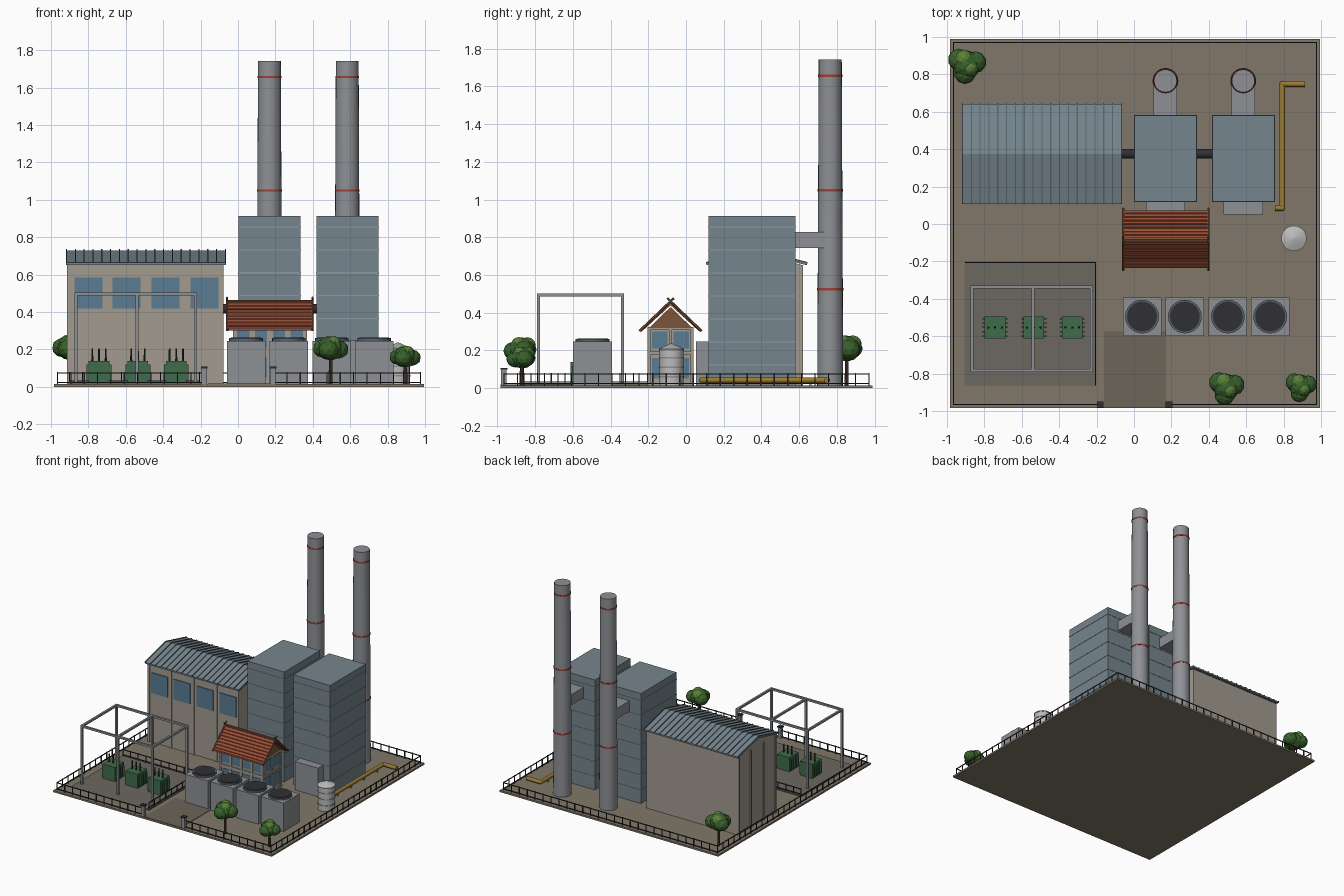
import bpy, bmesh, math
from mathutils import Vector, Matrix

if "Cube" in bpy.data.objects:
    bpy.data.objects.remove(bpy.data.objects["Cube"])


def mat(name, r, g, b):
    m = bpy.data.materials.new(name)
    m.diffuse_color = (r, g, b, 1)
    m.use_nodes = True
    m.node_tree.nodes["Principled BSDF"].inputs["Base Color"].default_value = m.diffuse_color
    return m


GROUND = mat("ground", .22, .185, .14)
PAVE = mat("paving", .15, .13, .10)
PAD = mat("pad", .15, .135, .115)
WALL = mat("wall", .36, .33, .28)
CLAD = mat("cladding", .18, .235, .27)
STRIP = mat("cladding_strip", .28, .33, .36)
SEAM = mat("seam", .10, .125, .15)
GLASS = mat("glass", .10, .20, .29)
RED = mat("red", .36, .05, .035)
TILE = mat("roof_tile", .32, .075, .035)
TIMBER = mat("timber", .20, .09, .04)
DARK = mat("dark_metal", .03, .03, .035)
STEEL = mat("steel", .27, .28, .30)
LIGHT = mat("light_metal", .50, .50, .50)
GREEN = mat("transformer_green", .05, .15, .07)
YELLOW = mat("yellow_pipe", .33, .20, .03)
LEAF = mat("leaf_dark", .04, .12, .025)
LEAF2 = mat("leaf_light", .10, .22, .04)
BARK = mat("bark", .09, .05, .03)


def finish(name, bm, m):
    bmesh.ops.recalc_face_normals(bm, faces=bm.faces)
    me = bpy.data.meshes.new(name)
    bm.to_mesh(me)
    bm.free()
    me.materials.append(m)
    ob = bpy.data.objects.new(name, me)
    bpy.context.collection.objects.link(ob)
    return ob


def boxes(name, m, *items):
    """Each item is (x0, x1, y0, y1, z0, z1)."""
    bm = bmesh.new()
    for x0, x1, y0, y1, z0, z1 in items:
        bmesh.ops.create_cube(bm, size=1, matrix=Matrix.Translation(((x0+x1)/2, (y0+y1)/2, (z0+z1)/2))
                              @ Matrix.Diagonal((x1-x0, y1-y0, z1-z0, 1)))
    return finish(name, bm, m)


def prisms(name, m, profile, spans):
    """Extrude a (y, z) profile along x over each span."""
    bm = bmesh.new()
    for x0, x1 in spans:
        a = [bm.verts.new((x0, y, z)) for y, z in profile]
        b = [bm.verts.new((x1, y, z)) for y, z in profile]
        bm.faces.new(a)
        bm.faces.new(b)
        for i in range(len(a)):
            j = (i + 1) % len(a)
            bm.faces.new((a[i], a[j], b[j], b[i]))
    return finish(name, bm, m)


def rods(name, m, items, sides=16):
    """Each item is (start, end, r0, r1): a round bar with smooth sides."""
    bm = bmesh.new()
    for p, q, r0, r1 in items:
        p, q = Vector(p), Vector(q)
        rot = (q - p).to_track_quat('Z', 'Y').to_matrix().to_4x4()
        bmesh.ops.create_cone(bm, cap_ends=True, segments=sides, radius1=r0, radius2=r1,
                              depth=(q - p).length, matrix=Matrix.Translation((p + q) / 2) @ rot)
    for f in bm.faces:
        f.smooth = True
    for e in bm.edges:
        e.smooth = len(e.link_faces) == 2 and e.calc_face_angle() < math.radians(35)
    return finish(name, bm, m)


def fence(name, runs, base, top, step=.072, t=.003):
    parts = []
    for x0, y0, x1, y1 in runs:
        n = max(1, round(math.hypot(x1 - x0, y1 - y0) / step))
        for i in range(n + 1):
            x, y = x0 + (x1 - x0) * i / n, y0 + (y1 - y0) * i / n
            parts.append((x-t, x+t, y-t, y+t, base, top + .002))
        for z in (base + .012, top - .004):
            parts.append((min(x0, x1)-t, max(x0, x1)+t, min(y0, y1)-t, max(y0, y1)+t, z-.003, z+.003))
    boxes(name, DARK, *parts)


# Site, paving and perimeter fence
boxes("site_slab", GROUND, (-.985, .995, -.985, .99, 0, .014))
boxes("driveway", PAVE, (-.16, .17, -.983, -.575, .012, .018))
boxes("substation_pad", PAD, (-.905, -.2, -.865, -.2, .012, .022))
fence("perimeter_fence", [(-.965, -.965, -.18, -.965), (.19, -.965, .975, -.965), (.975, -.965, .975, .97),
                          (.975, .97, -.965, .97), (-.965, .97, -.965, -.965)], .012, .078)
fence("substation_fence", [(-.9, -.205, -.205, -.205), (-.205, -.205, -.205, -.86)], .02, .078)
boxes("gate_posts", STEEL, *[(x-.014, x+.014, -.98, -.952, .01, .098) for x in (-.18, .187)])
boxes("gate_caps", DARK, *[(x-.018, x+.018, -.984, -.948, .098, .108) for x in (-.18, .187)])

# Turbine hall with seamed gable roof, windows and pilasters
HY, HX0, HX1 = .375, -.905, -.078
prisms("hall_walls", WALL, [(.13, .01), (.62, .01), (.62, .652), (HY, .715), (.13, .652)], [(HX0, HX1)])
prisms("hall_roof", CLAD, [(.108, .652), (HY, .718), (.642, .652), (.642, .664), (HY, .73), (.108, .664)],
       [(-.92, -.065)])
prisms("hall_roof_seams", SEAM, [(.106, .66), (HY, .72), (.644, .66), (.644, .669), (HY, .736), (.106, .669)],
       [(-.92 + .0472 * i, -.914 + .0472 * i) for i in range(19)])
boxes("hall_windows", GLASS, *[(x-.075, x+.075, .122, .14, .42, .585) for x in (-.8, -.595, -.387, -.18)])
boxes("hall_pilasters", WALL,
      *[(x-.008, x+.008, .122, .14, .01, .648) for x in (-.896, -.698, -.491, -.284, -.087)],
      *[(HX0-.008, HX0+.01, y-.008, y+.008, .01, .65) for y in (.14, .29, .455, .61)])

# Boiler houses, annexes, flue ducts and chimneys
for k, (x0, x1, cx) in enumerate(((.003, .335, .168), (.42, .75, .584)), 1):
    boxes(f"boiler_house_{k}", CLAD, (x0, x1, .12, .58, .01, .914))
    boxes(f"boiler_strips_{k}", STRIP,
          *[(x0-.003, x1+.003, .117, .583, z-.003, z+.003) for z in [.122 * i for i in range(1, 8)]])
    boxes(f"boiler_annex_{k}", STEEL, (cx-.105, cx+.105, .052, .13, .01, .247))
    boxes(f"flue_duct_{k}", STEEL, (cx-.063, cx+.063, .57, .74, .742, .828))
    rods(f"chimney_{k}", STEEL, [((cx, .765, .01), (cx, .765, 1.742), .069, .061)], 24)
    rods(f"chimney_bands_{k}", RED,
         [((cx, .765, z-.006), (cx, .765, z+.006), .0715-.0046*z, .0715-.0046*z) for z in (.525, 1.05, 1.657)], 24)
rods("link_pipes", DARK, [((a, .375, .418), (b, .375, .418), .025, .025) for a, b in ((-.09, .01), (.33, .43))])

# Control house: timber-framed cottage with tiled roof
CY, X0, X1, Y0, Y1 = -.082, -.02, .362, -.195, .032
prisms("house_walls", WALL, [(Y0, .01), (Y1, .01), (Y1, .315), (CY, .425), (Y0, .315)], [(X0, X1)])
prisms("house_gables", TIMBER, [(Y0, .32), (Y1, .32), (CY, .43)], [(X0-.008, X0+.01), (X1-.01, X1+.008)])
prisms("house_roof", TILE, [(-.235, .3), (CY, .44), (.071, .3), (.071, .314), (CY, .455), (-.235, .314)],
       [(-.055, .395)])
# Tile courses: long ribs following each slope
course = []
for s in (-1, 1):
    for i in range(8):
        u = (i + .25) / 8
        y, z = CY + s * .153 * u, .455 - .141 * u
        course.append(((-.055, y, z), (.395, y, z), .006, .006))
rods("roof_courses", TILE, course, 6)
rods("ridge_cap", TIMBER, [((-.058, CY, .457), (.398, CY, .457), .008, .008)], 6)
rods("crossed_barge_boards", TIMBER,
     [((x, CY + s * .165, .302), (x, CY - s * .018, .478), .007, .006) for x in (-.058, .398) for s in (-1, 1)], 6)
frame, panes = [], []
for z in (.02, .185, .315):
    frame.append((X0-.008, X1+.008, Y0-.008, Y1+.008, z-.008, z+.008))
xs = [X0 + (X1 - X0) * i / 4 for i in range(5)]
for y in (Y0, Y1):
    frame += [(x-.008, x+.008, y-.008, y+.008, .01, .315) for x in xs]
    panes += [(a+.015, b-.015, y-.004, y+.004, z0, z1) for a, b in zip(xs, xs[1:])
              for z0, z1 in ((.05, .16), (.21, .3))]
for x in (X0, X1):
    frame.append((x-.008, x+.008, CY-.008, CY+.008, .01, .315))
    panes += [(x-.004, x+.004, a+.015, b-.015, z0, z1) for a, b in ((Y0, CY), (CY, Y1))
              for z0, z1 in ((.05, .16), (.21, .3))]
boxes("house_frame", WALL, *frame)
boxes("house_windows", GLASS, *panes)

# Cooling units with roof fans
units = (.043, .272, .502, .728)
boxes("cooling_units", STEEL, *[(x-.103, x+.103, -.598, -.392, .01, .246) for x in units])
rods("fan_shrouds", SEAM, [((x, -.495, .24), (x, -.495, .26), .09, .09) for x in units], 24)
rods("fan_discs", DARK, [((x, -.495, .25), (x, -.495, .264), .08, .08) for x in units], 24)

# Storage tank
tx, ty = .855, -.077
rods("tank_body", LIGHT, [((tx, ty, .01), (tx, ty, .208), .064, .064)], 20)
rods("tank_cap", LIGHT, [((tx, ty, .208), (tx, ty, .236), .068, .006)], 20)
rods("tank_hoops", STEEL, [((tx, ty, z-.004), (tx, ty, z+.004), .067, .067) for z in (.06, .11, .16, .204)], 20)

# Yellow ground pipe with elbows and flanges
path = [(.915, .748, .042), (.793, .748, .042), (.793, .085, .042), (.755, .085, .042)]
rods("yellow_pipe", YELLOW, [(a, b, .015, .015) for a, b in zip(path, path[1:])], 12)
bm = bmesh.new()
for p in path[1:3]:
    bmesh.ops.create_uvsphere(bm, u_segments=12, v_segments=8, radius=.0155, matrix=Matrix.Translation(p))
finish("pipe_elbows", bm, YELLOW)
boxes("pipe_supports", STEEL, *[(.783, .803, y-.006, y+.006, .01, .03) for y in (.15, .32, .49, .66)])

# Substation gantry
gx, gy = (-.866, -.54, -.226), (-.782, -.336)
t = .008
boxes("gantry", STEEL, *[(x-t, x+t, y-t, y+t, .015, .5) for x in gx for y in gy],
      *[(gx[0]-t, gx[2]+t, y-t, y+t, .487, .503) for y in gy],
      *[(x-t, x+t, gy[0], gy[1], .487, .503) for x in gx])

# Transformers with cooling fins and bushings
tr = (-.743, -.535, -.33)
boxes("transformer_tanks", GREEN, *[(x-.055, x+.055, -.612, -.495, .02, .138) for x in tr])
boxes("transformer_fins", GREEN, *[(x-.066, x+.066, y-.004, y+.004, .035, .118)
                                   for x in tr for y in (-.6, -.577, -.553, -.53, -.507)])
rods("bushings", DARK, [((x+d, -.553, .13), (x+d, -.553, .205), .006, .004)
                        for x in tr for d in (-.036, 0, .036)], 8)

# Trees: trunk and clustered low-poly crowns
blobs = ((0, 0, 0, .72, 0), (.42, .12, -.05, .55, 0), (-.4, .25, .0, .55, 0),
         (-.1, -.42, -.08, .55, 0), (-.15, .3, .25, .45, 1), (.15, -.15, .3, .4, 1))
for k, (x, y, z, r) in enumerate(((-.893, .852, .21, .107), (.495, -.872, .205, .1), (.893, -.868, .16, .088)), 1):
    rods(f"tree_trunk_{k}", BARK, [((x, y, .01), (x, y, z), .011, .008)], 8)
    for tone, m in enumerate((LEAF, LEAF2)):
        bm = bmesh.new()
        for bx, by, bz, br, c in blobs:
            if c == tone:
                bmesh.ops.create_icosphere(bm, subdivisions=2, radius=br * r, matrix=Matrix.Translation(
                    (x + bx * r, y + by * r, z + bz * r)) @ Matrix.Diagonal((1, 1, .9, 1)))
        finish(f"tree_crown_{k}_{'light' if tone else 'dark'}", bm, m)
